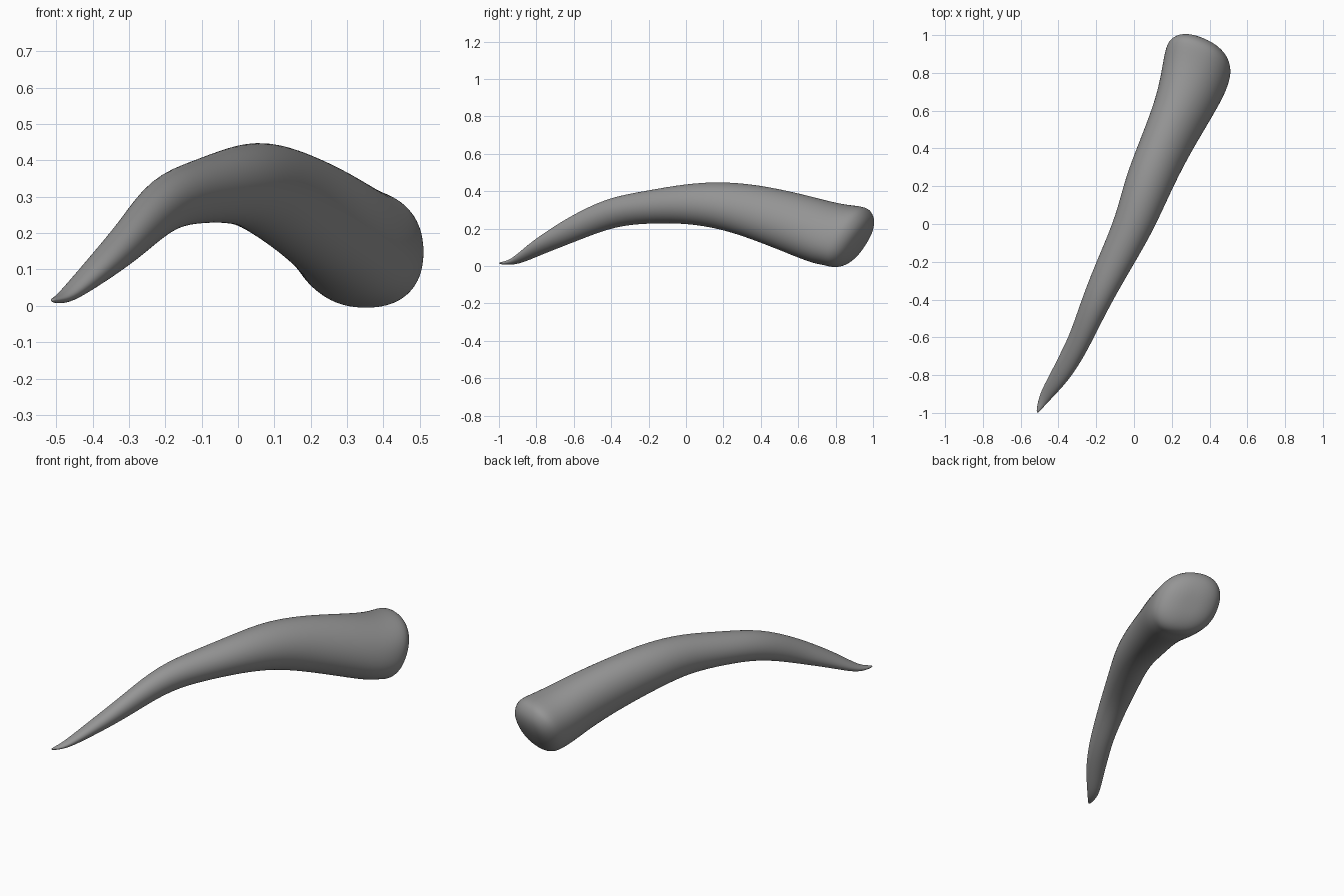
import bpy, bmesh, math
from mathutils import Vector

if "Cube" in bpy.data.objects:
    bpy.data.objects.remove(bpy.data.objects["Cube"])

# Horn stations: centre x, y, z, half width, half height (measured at constant y)
stations = [
    (-0.513, -1.000, 0.015, 0.006, 0.005),
    (-0.490, -0.950, 0.017, 0.024, 0.012),
    (-0.462, -0.900, 0.032, 0.042, 0.026),
    (-0.390, -0.800, 0.095, 0.060, 0.048),
    (-0.332, -0.700, 0.148, 0.066, 0.062),
    (-0.280, -0.600, 0.200, 0.066, 0.074),
    (-0.198, -0.400, 0.291, 0.084, 0.083),
    (-0.100, -0.200, 0.316, 0.103, 0.088),
    (0.002, 0.000, 0.335, 0.116, 0.107),
    (0.070, 0.200, 0.327, 0.136, 0.130),
    (0.158, 0.400, 0.284, 0.148, 0.153),
    (0.255, 0.600, 0.222, 0.170, 0.172),
]
SIDES = 24
bm = bmesh.new()


def ring(c, rx, rz, a, b, power=1.0):
    """Rounded ring in the plane square to direction (a, 1, b)."""
    out = []
    for i in range(SIDES):
        t = 2 * math.pi * i / SIDES
        u, v = math.cos(t), math.sin(t)
        dx = rx * math.copysign(abs(u) ** power, u)
        dz = rz * math.copysign(abs(v) ** power, v)
        out.append(bm.verts.new(c + Vector((dx, -a * dx - b * dz, dz))))
    return out


# Tapering body, each ring square to the centre line
rings = []
for i, (x, y, z, w, h) in enumerate(stations):
    p = stations[max(i - 1, 0)]
    n = stations[min(i + 1, len(stations) - 1)]
    a, b = (n[0] - p[0]) / (n[1] - p[1]), (n[2] - p[2]) / (n[1] - p[1])
    rings.append(ring(Vector((x, y, z)), w / (1 + a * a), h / (1 + b * b), a, b))

# Wide butt end with a soft rim and domed face
rings.append(ring(Vector((0.315, 0.76, 0.170)), 0.166, 0.158, 0.42, -0.48, 0.95))
rim = Vector((0.342, 0.862, 0.155))
normal = Vector((0.4, 1, -0.62)).normalized()
for scale, push in ((1.0, -0.015), (0.95, 0.025), (0.80, 0.060), (0.55, 0.080), (0.25, 0.088)):
    rings.append(ring(rim + normal * push, 0.173 * scale, 0.160 * scale, 0.4, -0.62, 0.88))

# Skin the rings and close both ends
for r, s in zip(rings, rings[1:]):
    for i in range(SIDES):
        j = (i + 1) % SIDES
        bm.faces.new((r[i], r[j], s[j], s[i]))
for r in (rings[0], rings[-1]):
    bm.faces.new(r)
bmesh.ops.recalc_face_normals(bm, faces=bm.faces)
for f in bm.faces:
    f.smooth = True

mesh = bpy.data.meshes.new("horn")
bm.to_mesh(mesh)
bm.free()
horn = bpy.data.objects.new("horn", mesh)
bpy.context.collection.objects.link(horn)
sub = horn.modifiers.new("smooth", 'SUBSURF')
sub.levels = sub.render_levels = 2

# Dark grey horn colour
mat = bpy.data.materials.new("dark_horn")
mat.diffuse_color = (0.3, 0.3, 0.3, 1)
mat.use_nodes = True
mat.node_tree.nodes["Principled BSDF"].inputs["Base Color"].default_value = mat.diffuse_color
mesh.materials.append(mat)
